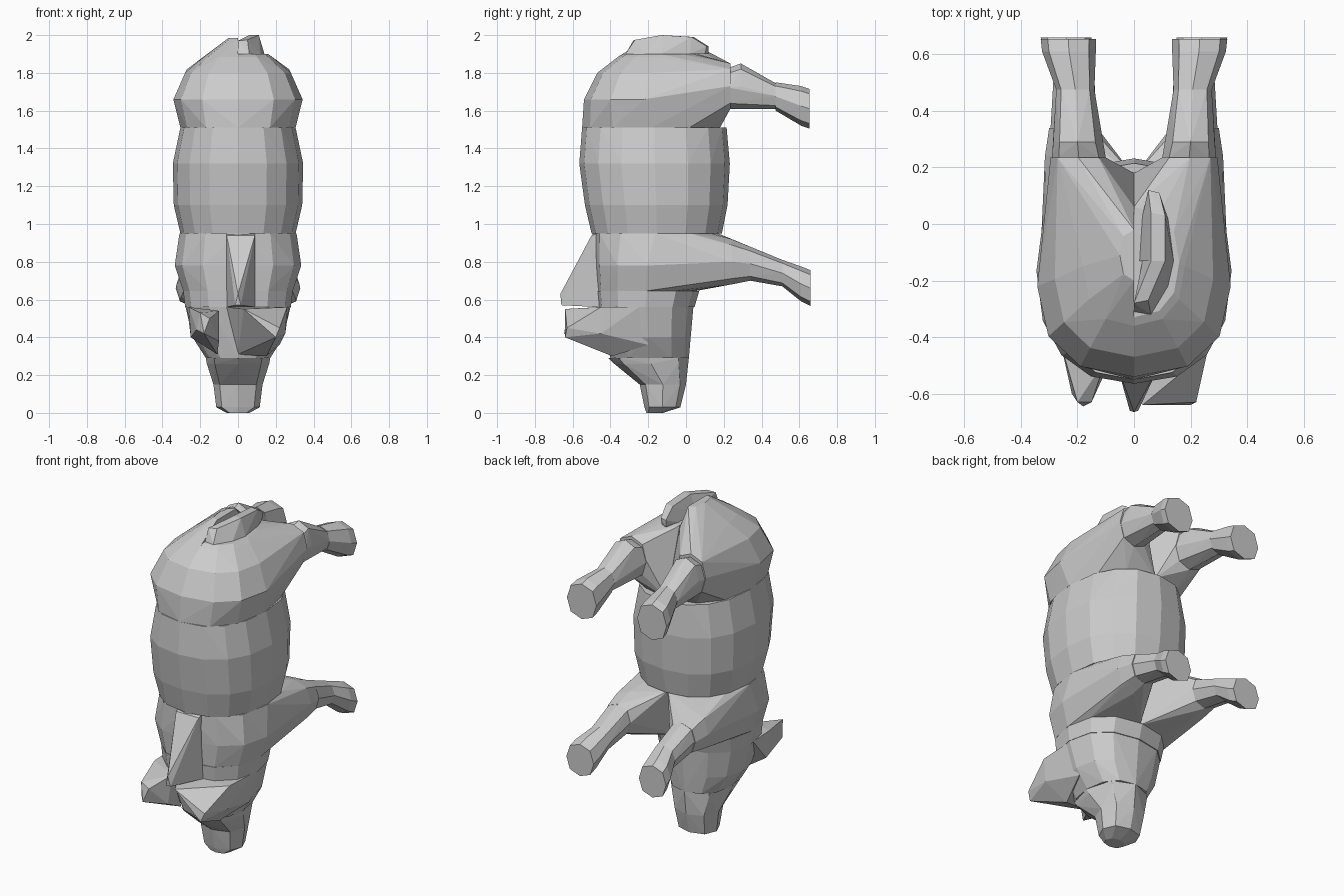
import bpy, bmesh, math


def hull(name, pts):
    """Faceted convex solid around a cloud of points."""
    bm = bmesh.new()
    for p in pts:
        bm.verts.new(p)
    bmesh.ops.remove_doubles(bm, verts=bm.verts[:], dist=0.002)
    res = bmesh.ops.convex_hull(bm, input=bm.verts[:])
    junk = {g for g in res["geom_interior"] + res["geom_unused"]
            if isinstance(g, bmesh.types.BMVert)}
    bmesh.ops.delete(bm, geom=list(junk), context='VERTS')
    bmesh.ops.dissolve_limit(bm, angle_limit=math.radians(2),
                             verts=bm.verts[:], edges=bm.edges[:])
    bmesh.ops.recalc_face_normals(bm, faces=bm.faces[:])
    me = bpy.data.meshes.new(name)
    bm.to_mesh(me)
    bm.free()
    ob = bpy.data.objects.new(name, me)
    bpy.context.collection.objects.link(ob)
    return ob


def oval(a0, a1, b0, b1, n=12, power=0.85):
    """Slightly squared oval filling a box, as (a, b) pairs."""
    out = []
    for i in range(n):
        t = 2 * math.pi * i / n
        c, s = math.cos(t), math.sin(t)
        c = math.copysign(abs(c) ** power, c) if abs(c) > 1e-6 else 0
        s = math.copysign(abs(s) ** power, s) if abs(s) > 1e-6 else 0
        out.append(((a0 + a1) / 2 + (a1 - a0) / 2 * c,
                    (b0 + b1) / 2 + (b1 - b0) / 2 * s))
    return out


def body(z, w, y0, y1, side=0, n=12):
    """Level slice of the torso, half width w; side keeps one half."""
    return [(x, y, z) for x, y in oval(-w, w, y0, y1, n)
            if side == 0 or x * side > -1e-5]


def limb(side, y, x0, x1, z0, z1, n=8):
    """Upright slice of a leg."""
    return [(side * x, y, z) for x, z in oval(x0, x1, z0, z1, n)]


# Snout
hull("snout_tip", body(0.0, 0.06, -0.21, -0.12, n=8) + body(0.03, 0.115, -0.22, -0.03, n=8)
     + body(0.15, 0.13, -0.245, 0.0, n=8))
hull("snout_base", body(0.15, 0.13, -0.245, 0.0, n=8)
     + body(0.26, 0.165, -0.38, 0.01, n=8) + body(0.29, 0.17, -0.41, 0.015, n=8))

# Head and ears, one ear folded wide and one narrow
hull("head", body(0.29, 0.17, -0.40, 0.015) + body(0.40, 0.24, -0.42, 0.02)
     + body(0.57, 0.28, -0.47, 0.04))
hull("wide_ear", [(0.03, -0.64, 0.55), (0.20, -0.64, 0.40), (0.22, -0.63, 0.45),
                  (0.0, -0.42, 0.56), (0.26, -0.45, 0.56), (0.25, -0.45, 0.42),
                  (0.15, -0.39, 0.30), (-0.06, -0.46, 0.56), (0.0, -0.40, 0.31),
                  (0.27, -0.25, 0.56), (0.22, -0.2, 0.36)])
hull("narrow_ear", [(-0.18, -0.645, 0.42), (-0.15, -0.63, 0.50), (-0.20, -0.63, 0.53),
                    (-0.22, -0.60, 0.44), (-0.10, -0.52, 0.38), (-0.10, -0.48, 0.54),
                    (-0.26, -0.42, 0.56), (-0.25, -0.40, 0.40), (-0.11, -0.38, 0.31),
                    (-0.27, -0.25, 0.56)])

# Neck and mane wedge
hull("neck", body(0.56, 0.28, -0.475, 0.045) + body(0.645, 0.29, -0.485, 0.07))
hull("mane", [(-0.06, -0.47, 0.95), (0.09, -0.47, 0.95), (-0.06, -0.46, 0.56),
              (0.09, -0.46, 0.56), (-0.015, -0.66, 0.57), (0.015, -0.66, 0.57),
              (0.0, -0.665, 0.63), (-0.06, -0.50, 0.94), (0.09, -0.50, 0.94)])

# Belly barrel
hull("belly", body(0.95, 0.305, -0.50, 0.19, n=16) + body(1.10, 0.34, -0.535, 0.22, n=16)
     + body(1.32, 0.345, -0.565, 0.232, n=16) + body(1.51, 0.305, -0.55, 0.215, n=16))

for s, label in ((-1, "left"), (1, "right")):
    # Shoulder half running into the front leg
    hull(label + "_shoulder", body(0.645, 0.29, -0.48, 0.05, s) + body(0.78, 0.335, -0.49, 0.08, s)
         + body(0.95, 0.31, -0.495, 0.17, s) + limb(s, 0.24, 0.10, 0.315, 0.68, 0.92)
         + limb(s, 0.34, 0.13, 0.30, 0.70, 0.88))
    hull(label + "_front_shin", limb(s, 0.34, 0.13, 0.295, 0.70, 0.88)
         + limb(s, 0.51, 0.14, 0.285, 0.67, 0.81))
    hull(label + "_front_hoof", limb(s, 0.51, 0.14, 0.285, 0.67, 0.81)
         + limb(s, 0.61, 0.145, 0.325, 0.59, 0.775) + limb(s, 0.66, 0.15, 0.33, 0.565, 0.755))

    # Rump half running into the hind leg; the left one peaks higher
    top = (body(1.985, 0.05, -0.20, -0.02, s, 8) if s < 0
           else body(1.90, 0.16, -0.33, 0.06, s))
    hull(label + "_rump", body(1.51, 0.305, -0.55, 0.18, s) + body(1.66, 0.342, -0.54, 0.1, s)
         + body(1.80, 0.28, -0.47, 0.08, s) + body(1.885, 0.18, -0.36, 0.06, s) + top
         + limb(s, 0.235, 0.10, 0.295, 1.61, 1.85))
    hull(label + "_hind_shin", limb(s, 0.235, 0.10, 0.29, 1.61, 1.83)
         + limb(s, 0.29, 0.115, 0.285, 1.61, 1.85) + limb(s, 0.475, 0.14, 0.275, 1.61, 1.745))
    hull(label + "_hind_hoof", limb(s, 0.475, 0.14, 0.275, 1.60, 1.75)
         + limb(s, 0.61, 0.135, 0.325, 1.52, 1.73) + limb(s, 0.655, 0.135, 0.33, 1.505, 1.715))

# Curled tail lying over one side of the rump
hull("tail_base", [(0.0, -0.31, 1.90), (0.06, -0.32, 1.90), (0.0, -0.28, 1.97),
                   (0.05, -0.27, 1.975), (0.12, -0.22, 1.90), (0.14, -0.13, 1.90),
                   (0.11, -0.13, 2.0), (0.06, -0.13, 2.0), (0.03, -0.13, 1.90)])
hull("tail_tip", [(0.14, -0.13, 1.90), (0.11, -0.13, 2.0), (0.06, -0.13, 2.0),
                  (0.02, -0.13, 1.90), (0.11, 0.03, 1.99), (0.06, 0.04, 1.99),
                  (0.12, 0.02, 1.90), (0.03, 0.03, 1.90), (0.05, 0.12, 1.94),
                  (0.09, 0.11, 1.94), (0.05, 0.12, 1.90), (0.09, 0.10, 1.90)])
